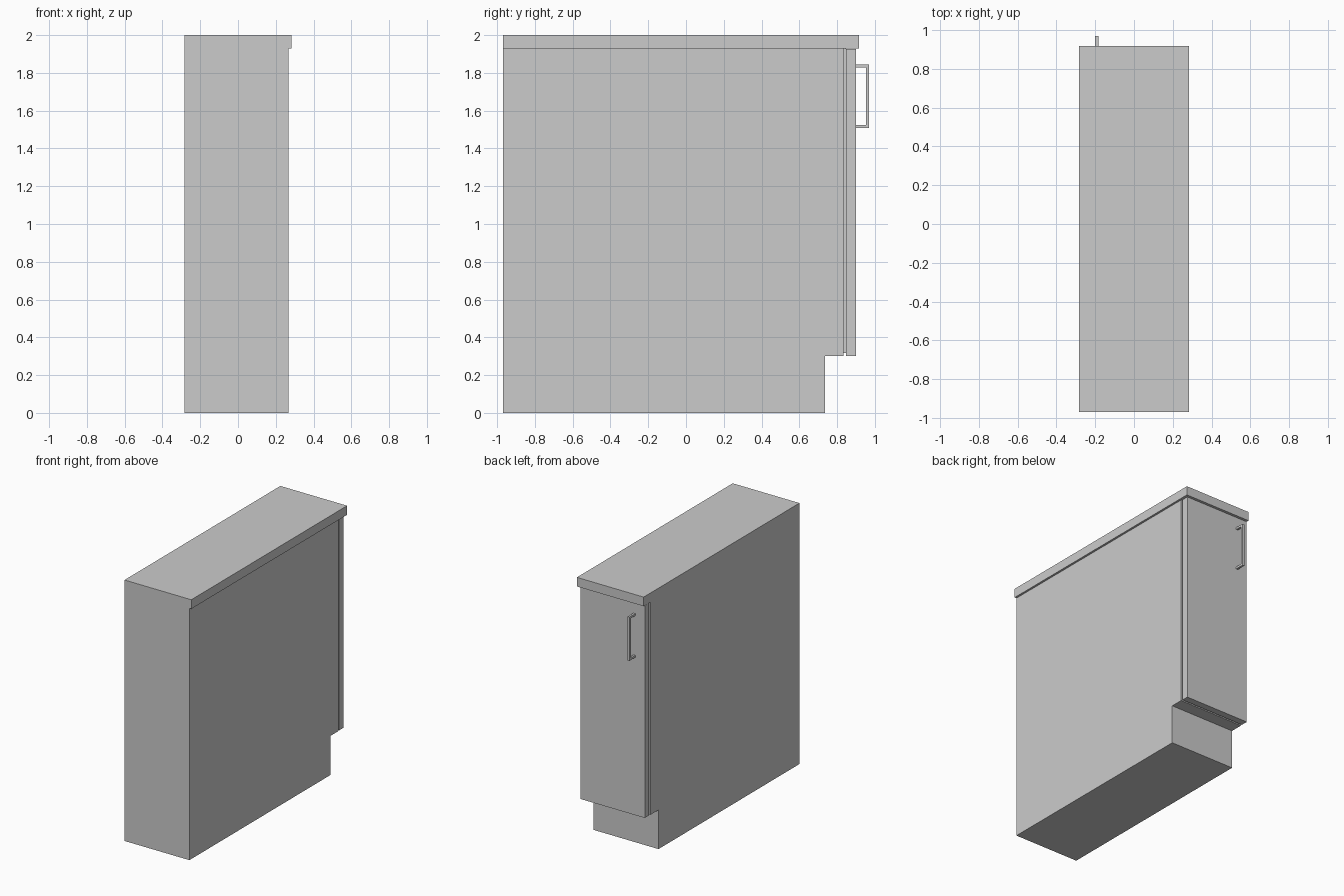
import bpy
import bmesh

if "Cube" in bpy.data.objects:
    bpy.data.objects.remove(bpy.data.objects["Cube"])

LEFT, RIGHT, COUNTER_RIGHT = -0.283, 0.267, 0.283
BACK = -0.97


def side_profile(name, points, x0, x1):
    """Extrude a closed (y, z) outline from x0 to x1."""
    bm = bmesh.new()
    face = bm.faces.new([bm.verts.new((x0, y, z)) for y, z in points])
    ext = bmesh.ops.extrude_face_region(bm, geom=[face])
    verts = [g for g in ext["geom"] if isinstance(g, bmesh.types.BMVert)]
    bmesh.ops.translate(bm, verts=verts, vec=(x1 - x0, 0, 0))
    bmesh.ops.recalc_face_normals(bm, faces=bm.faces)
    mesh = bpy.data.meshes.new(name)
    bm.to_mesh(mesh)
    bm.free()
    obj = bpy.data.objects.new(name, mesh)
    bpy.context.collection.objects.link(obj)
    return obj


def slab(name, x0, x1, y0, y1, z0, z1):
    return side_profile(name, [(y0, z0), (y1, z0), (y1, z1), (y0, z1)], x0, x1)


# Cabinet body with the recessed toe kick
side_profile("cabinet_body",
             [(BACK, 0), (0.737, 0), (0.737, 0.30), (0.835, 0.30),
              (0.835, 1.93), (BACK, 1.93)], LEFT, RIGHT)

# Inset strip behind the door, leaving a shadow gap
slab("door_seal", LEFT + 0.012, RIGHT - 0.012, 0.835, 0.847, 0.318, 1.93)

# Door
slab("door", LEFT + 0.002, RIGHT - 0.002, 0.847, 0.90, 0.30, 1.927)

# Countertop, overhanging the door and one side
slab("countertop", LEFT, COUNTER_RIGHT, BACK, 0.917, 1.93, 2.0)

# Bar handle with two posts
side_profile("door_handle",
             [(0.90, 1.509), (0.97, 1.509), (0.97, 1.845), (0.90, 1.845),
              (0.90, 1.829), (0.954, 1.829), (0.954, 1.525), (0.90, 1.525)],
             -0.20, -0.184)
